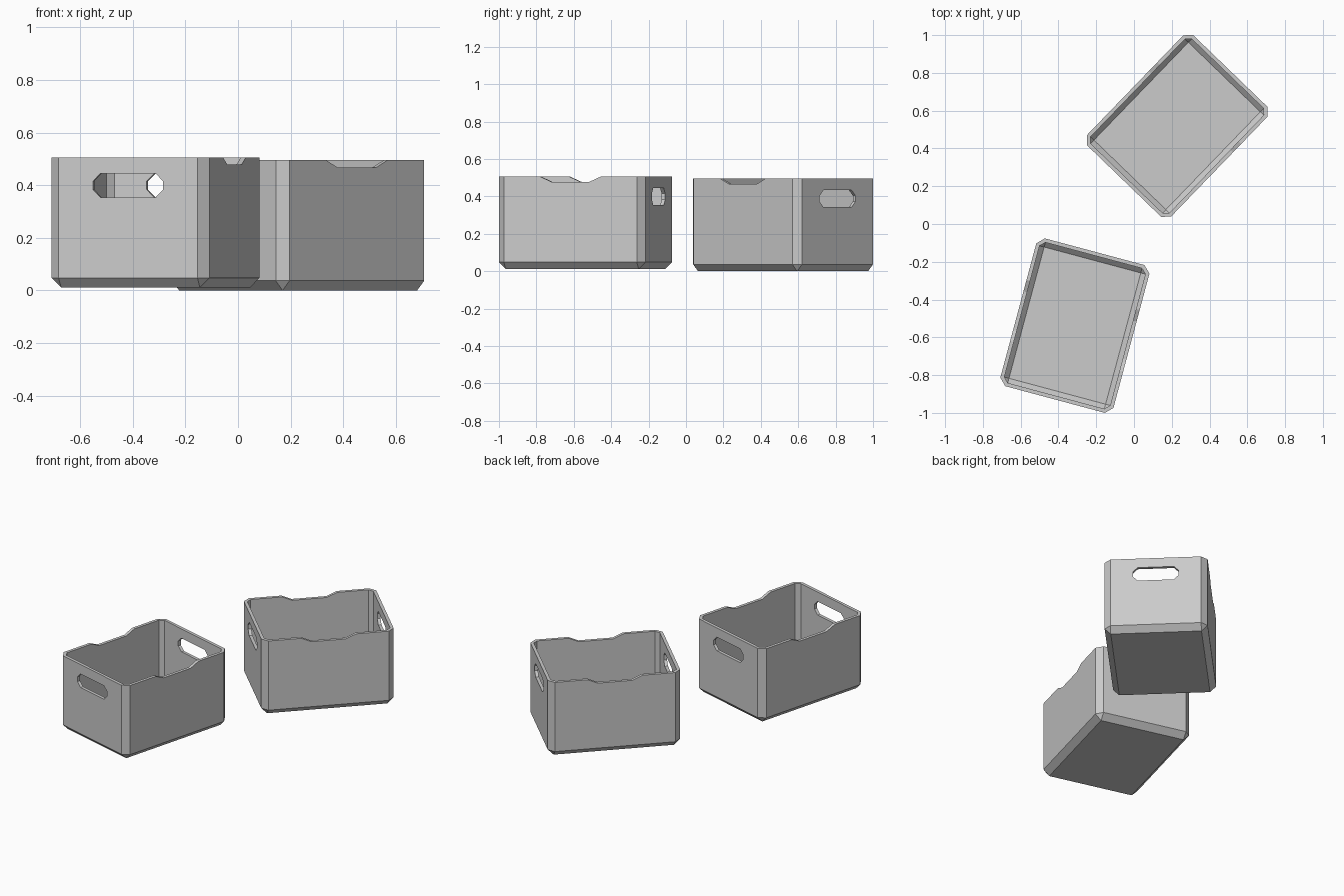
import bpy
import bmesh
from math import radians, sqrt
from mathutils import Vector

HALF_W, HALF_L, HEIGHT = 0.31, 0.405, 0.495
CHAMFER, WALL = 0.037, 0.02

cube = bpy.data.objects.get("Cube")
if cube:
    bpy.data.objects.remove(cube, do_unlink=True)

# Plain grey plastic
grey = bpy.data.materials.new("light_grey")
grey.use_nodes = True
colour = (0.6, 0.6, 0.6, 1)
grey.diffuse_color = colour
grey.node_tree.nodes["Principled BSDF"].inputs["Base Color"].default_value = colour


def make_object(name, bm):
    bmesh.ops.recalc_face_normals(bm, faces=bm.faces)
    mesh = bpy.data.meshes.new(name)
    bm.to_mesh(mesh)
    bm.free()
    mesh.materials.append(grey)
    obj = bpy.data.objects.new(name, mesh)
    bpy.context.collection.objects.link(obj)
    return obj


def chamfered_box(name, half_w, half_l, base, top, chamfer, trim=None):
    bm = bmesh.new()
    bmesh.ops.create_cube(bm, size=2)
    for v in bm.verts:
        v.co = Vector((v.co.x * half_w, v.co.y * half_l, top if v.co.z > 0 else base))
    bmesh.ops.bevel(bm, geom=bm.edges[:], offset=chamfer, segments=1,
                    affect='EDGES', clamp_overlap=True)
    if trim is not None:
        bmesh.ops.bisect_plane(bm, geom=bm.verts[:] + bm.edges[:] + bm.faces[:],
                               plane_co=(0, 0, trim), plane_no=(0, 0, 1), clear_outer=True)
        bmesh.ops.holes_fill(bm, edges=[e for e in bm.edges if e.is_boundary])
    return make_object(name, bm)


def prism(name, profile, along_x):
    """Extrude an (offset, height) profile through the whole crate."""
    bm = bmesh.new()
    start = [bm.verts.new((-1, p, z) if along_x else (p, -1, z)) for p, z in profile]
    face = bm.faces.new(start)
    grown = bmesh.ops.extrude_face_region(bm, geom=[face])["geom"]
    move = (2, 0, 0) if along_x else (0, 2, 0)
    bmesh.ops.translate(bm, vec=move, verts=[g for g in grown if isinstance(g, bmesh.types.BMVert)])
    return make_object(name, bm)


# Outer body, with its top trimmed flat
crate = chamfered_box("front_crate", HALF_W, HALF_L, 0, HEIGHT + 0.2, CHAMFER, HEIGHT)

# Cavity of even wall thickness
cavity = chamfered_box("cavity_cutter", HALF_W - WALL, HALF_L - WALL, WALL, HEIGHT + 0.2,
                       CHAMFER - WALL * (2 - sqrt(2)))

# Hand holes through the short walls
hw, hh, cut, mid = 0.138, 0.045, 0.029, 0.388
quarter = [(hw, hh - cut), (hw - cut, hh)]
outline = (quarter + [(-x, z) for x, z in reversed(quarter)]
           + [(-x, -z) for x, z in quarter] + [(x, -z) for x, z in reversed(quarter)])
handles = prism("handle_cutter", [(x, z + mid) for x, z in outline], False)

# Shallow dips in the rims of the long walls
side = [(0.105, HEIGHT - 0.028), (0.168, HEIGHT), (0.168, HEIGHT + 0.1)]
dips = prism("dip_cutter", side + [(-y, z) for y, z in reversed(side)], True)

bpy.context.view_layer.objects.active = crate
for cutter in (cavity, handles, dips):
    mod = crate.modifiers.new(cutter.name, 'BOOLEAN')
    mod.operation = 'DIFFERENCE'
    mod.solver = 'EXACT'
    mod.object = cutter
    bpy.ops.object.modifier_apply(modifier=mod.name)
    bpy.data.objects.remove(cutter, do_unlink=True)

# Place the pair of crates
back = bpy.data.objects.new("back_crate", crate.data)
bpy.context.collection.objects.link(back)
for obj, place, turn in ((crate, (-0.313, -0.538, 0.011), -15),
                         (back, (0.2285, 0.519, 0), -44)):
    obj.location = place
    obj.rotation_euler.z = radians(turn)
